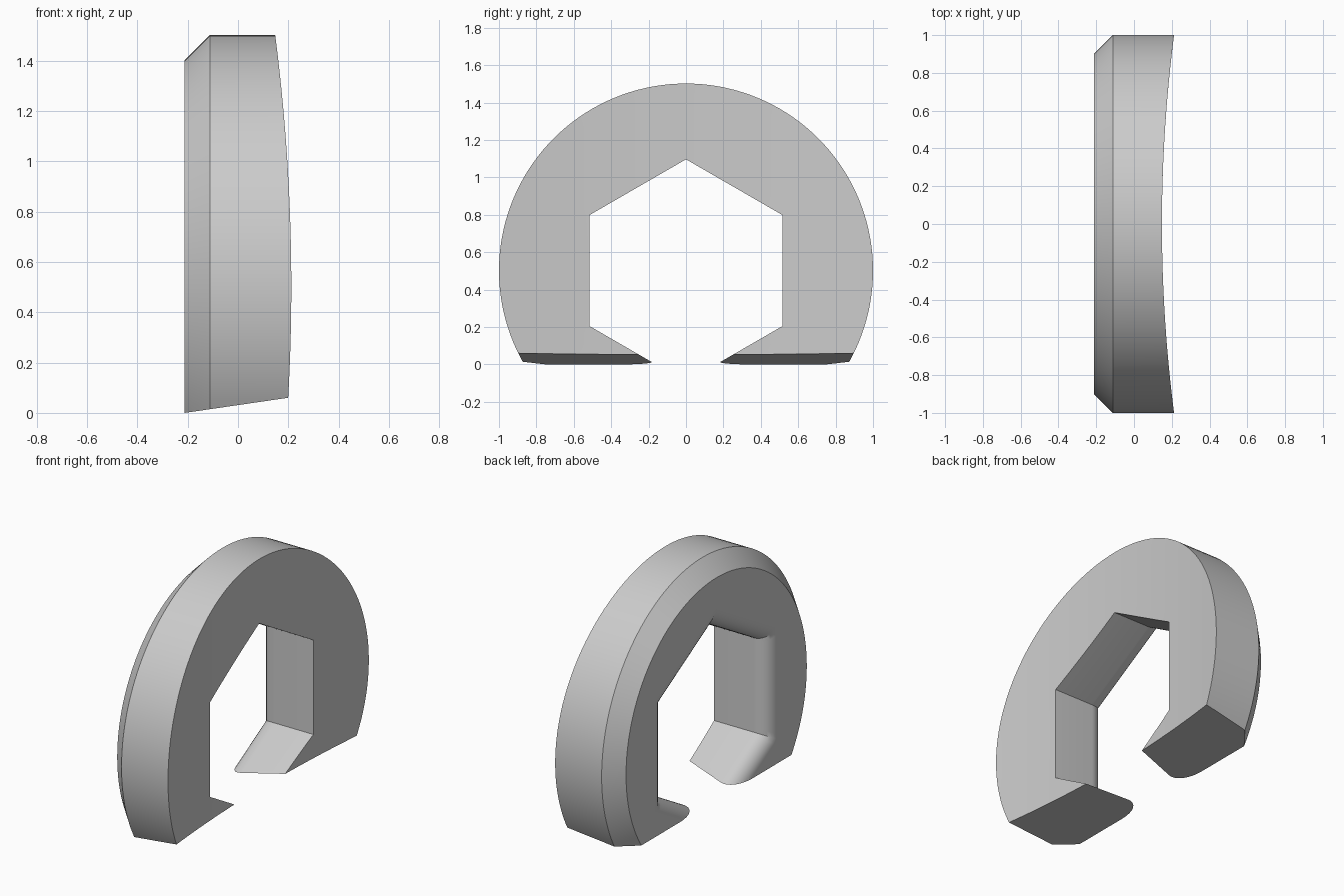
import bpy, bmesh, math
from mathutils import Vector

cube = bpy.data.objects.get("Cube")
if cube:
    bpy.data.objects.remove(cube)

# Main dimensions
CENTRE_Z, OUTER, APOTHEM = 0.502, 1.0, 0.515
BACK, BEVEL = -0.212, 0.1
SEGMENTS, FILLET_STEPS, FACE_STEPS = 144, 8, 8


def hex_radius(angle, apothem):
    """Distance to a hexagon with a corner pointing straight up."""
    step = math.pi / 3
    return apothem / math.cos(angle % step - step / 2)


def place(x, radius, angle):
    return Vector((x, radius * math.sin(angle), CENTRE_Z + radius * math.cos(angle)))


def concave_x(y):
    return 0.148 + 0.064 * y * y


def section(angle):
    """Closed cross-section of the ring at one angle."""
    # chamfered outer rim
    points = [place(BACK + BEVEL, OUTER, angle), place(BACK, OUTER - BEVEL, angle)]
    # rounded edge of the hexagonal opening
    for i in range(FILLET_STEPS + 1):
        t = math.pi / 2 * i / FILLET_STEPS
        x = BACK + BEVEL * (1 - math.cos(t))
        points.append(place(x, hex_radius(angle, APOTHEM + BEVEL * (1 - math.sin(t))), angle))
    # hollowed face, from the opening out to the rim
    inner = hex_radius(angle, APOTHEM)
    for i in range(FACE_STEPS + 1):
        p = place(0, inner + (OUTER - inner) * i / FACE_STEPS, angle)
        p.x = concave_x(p.y)
        points.append(p)
    return points


# Loft the sections into a full ring
bm = bmesh.new()
rings = [[bm.verts.new(p) for p in section(math.tau * i / SEGMENTS)] for i in range(SEGMENTS)]
count = len(rings[0])
for i, ring in enumerate(rings):
    following = rings[(i + 1) % SEGMENTS]
    for j in range(count):
        k = (j + 1) % count
        bm.faces.new((ring[j], ring[k], following[k], following[j]))

# Slice off the bottom on a slight slope, which opens the ring, and cap the ends
cut = bmesh.ops.bisect_plane(
    bm, geom=bm.verts[:] + bm.edges[:] + bm.faces[:], dist=1e-5,
    plane_co=(BACK, 0, 0), plane_no=(-0.146, 0, 1), clear_inner=True)
edges = [e for e in cut["geom_cut"] if isinstance(e, bmesh.types.BMEdge)]
bmesh.ops.edgenet_fill(bm, edges=edges)
bmesh.ops.recalc_face_normals(bm, faces=bm.faces[:])

mesh = bpy.data.meshes.new("open_ring")
bm.to_mesh(mesh)
bm.free()
ring_object = bpy.data.objects.new("open_ring", mesh)
bpy.context.collection.objects.link(ring_object)

# Plain grey material
grey = bpy.data.materials.new("light_grey")
grey.use_nodes = True
colour = (0.6, 0.6, 0.6, 1)
grey.diffuse_color = colour
grey.node_tree.nodes["Principled BSDF"].inputs["Base Color"].default_value = colour
mesh.materials.append(grey)

# Smooth curves with crisp edges
bpy.ops.object.select_all(action="DESELECT")
ring_object.select_set(True)
bpy.context.view_layer.objects.active = ring_object
bpy.ops.object.shade_smooth_by_angle(angle=math.radians(30))
